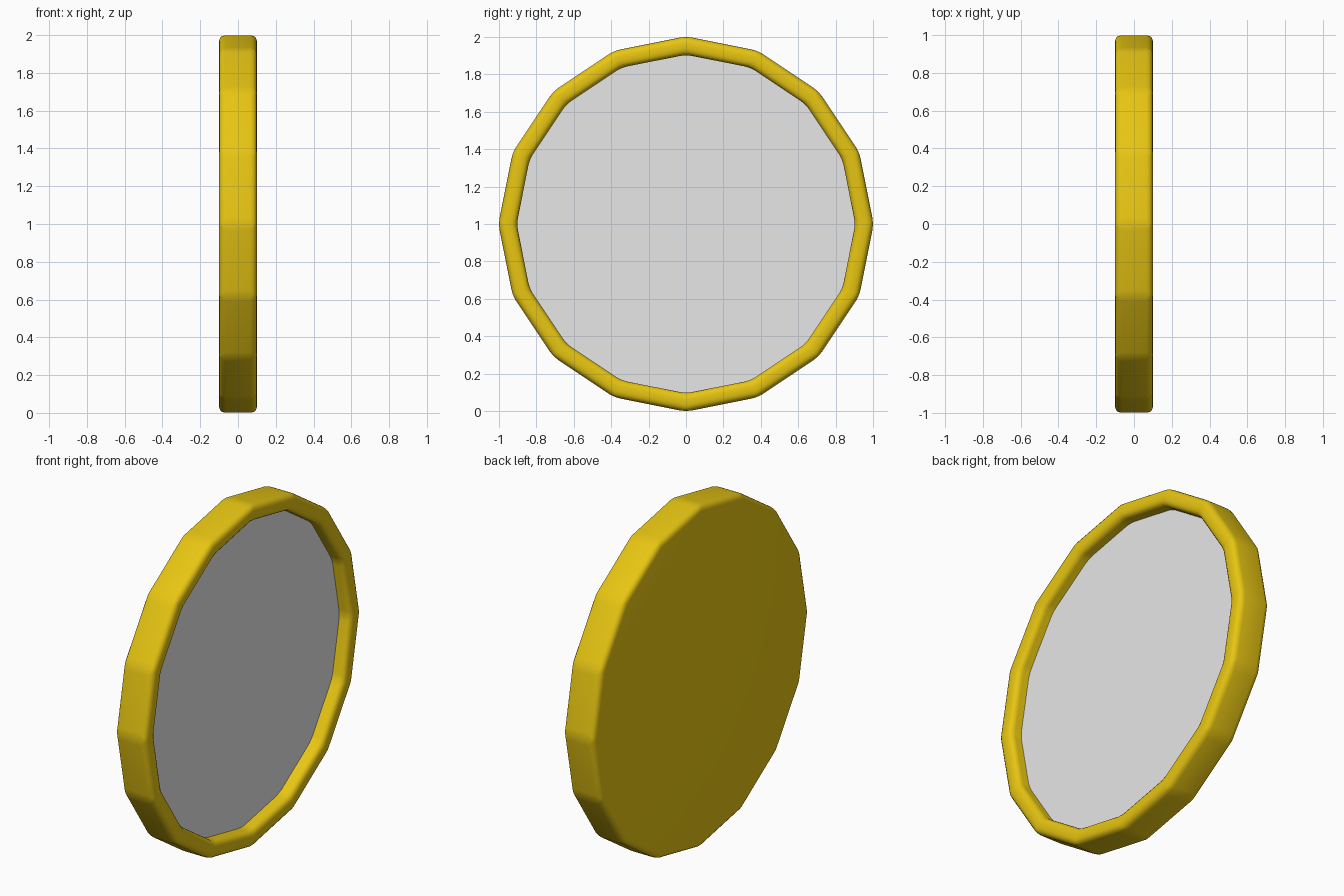
import bpy, bmesh, math

SIDES = 16
OUTER, INNER, HALF = 1.003, 0.905, 0.1
FLOOR_X, GLASS_X = -0.03, 0.025


def material(name, color):
    mat = bpy.data.materials.new(name)
    mat.use_nodes = True
    mat.diffuse_color = color
    mat.node_tree.nodes["Principled BSDF"].inputs["Base Color"].default_value = color
    return mat


def ring(bm, x, radius):
    """Loop of vertices around the x axis."""
    steps = [2 * math.pi * i / SIDES for i in range(SIDES)]
    return [bm.verts.new((x, radius * math.cos(a), radius * math.sin(a))) for a in steps]


def revolve(name, profile, mat):
    """Closed faceted solid from (x, radius) points, capped at both ends."""
    bm = bmesh.new()
    rings = [ring(bm, x, r) for x, r in profile]
    for a, b in zip(rings, rings[1:]):
        for i in range(SIDES):
            j = (i + 1) % SIDES
            bm.faces.new((a[i], a[j], b[j], b[i]))
    bm.faces.new(rings[0][::-1])
    bm.faces.new(rings[-1])
    bmesh.ops.recalc_face_normals(bm, faces=bm.faces)
    mesh = bpy.data.meshes.new(name)
    bm.to_mesh(mesh)
    bm.free()
    mesh.materials.append(mat)
    obj = bpy.data.objects.new(name, mesh)
    obj.location.z = 1
    bpy.context.collection.objects.link(obj)
    return obj


cube = bpy.data.objects.get("Cube")
if cube:
    bpy.data.objects.remove(cube, do_unlink=True)

yellow = material("golden yellow", (0.8, 0.56, 0.006, 1))
grey = material("light grey", (0.8, 0.8, 0.8, 1))

# Shallow dish with a rounded rim, open towards +x
frame = revolve("frame", [(-HALF, OUTER), (HALF, OUTER), (HALF, INNER), (FLOOR_X, INNER)], yellow)
bevel = frame.modifiers.new("rounded_edges", "BEVEL")
bevel.width = 0.035
bevel.segments = 4
bevel.limit_method = "ANGLE"
bevel.angle_limit = math.radians(10)
for face in frame.data.polygons:
    face.use_smooth = True

# Flat pane set into the dish
revolve("pane", [(FLOOR_X + 0.01, INNER), (GLASS_X, INNER)], grey)
